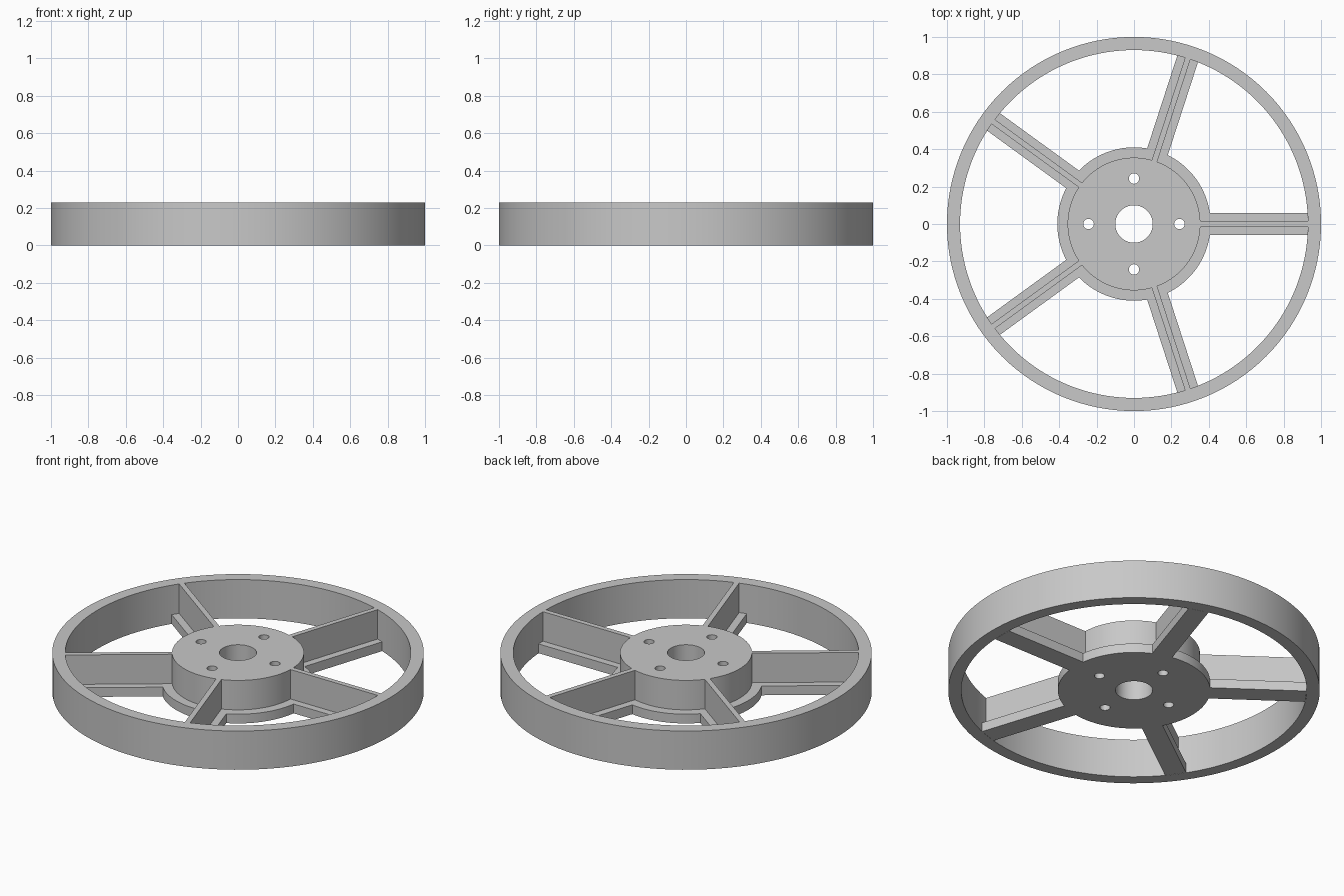
import bpy, bmesh, math
from mathutils import Matrix

cube = bpy.data.objects.get("Cube")
if cube:
    bpy.data.objects.remove(cube, do_unlink=True)

HEIGHT = 0.23        # full wheel thickness
FLANGE = 0.055       # thickness of the bottom flanges
RIM_IN = 0.93
HUB_R, FLANGE_R, BORE_R = 0.355, 0.41, 0.10
SPOKES = 5

grey = bpy.data.materials.new("plain grey")
grey.use_nodes = True
grey.diffuse_color = (0.58, 0.58, 0.58, 1)
grey.node_tree.nodes["Principled BSDF"].inputs["Base Color"].default_value = grey.diffuse_color


def add_object(name, bm):
    bmesh.ops.recalc_face_normals(bm, faces=bm.faces)
    mesh = bpy.data.meshes.new(name)
    bm.to_mesh(mesh)
    bm.free()
    mesh.materials.append(grey)
    obj = bpy.data.objects.new(name, mesh)
    bpy.context.collection.objects.link(obj)
    return obj


def smooth(obj):
    bpy.ops.object.select_all(action="DESELECT")
    obj.select_set(True)
    bpy.context.view_layer.objects.active = obj
    bpy.ops.object.shade_smooth_by_angle(angle=math.radians(30))


def lathe(name, profile, segments=128):
    """Revolve a closed (radius, z) profile around the z axis."""
    bm = bmesh.new()
    rings = []
    for i in range(segments):
        a = math.tau * i / segments
        rings.append([bm.verts.new((r * math.cos(a), r * math.sin(a), z)) for r, z in profile])
    for i, ring in enumerate(rings):
        following = rings[(i + 1) % segments]
        for j in range(len(profile)):
            k = (j + 1) % len(profile)
            bm.faces.new((ring[j], following[j], following[k], ring[k]))
    return add_object(name, bm)


# Outer rim
rim = lathe("rim", [(RIM_IN, 0), (1, 0), (1, HEIGHT), (RIM_IN, HEIGHT)])
smooth(rim)

# Hub with a bottom flange and a central bore
hub = lathe("hub", [(BORE_R, 0), (FLANGE_R, 0), (FLANGE_R, FLANGE),
                    (HUB_R, FLANGE), (HUB_R, HEIGHT), (BORE_R, HEIGHT)])

# Four bolt holes through the hub
bm = bmesh.new()
for i in range(4):
    a = math.tau * i / 4
    place = Matrix.Translation((0.243 * math.cos(a), 0.243 * math.sin(a), HEIGHT / 2))
    bmesh.ops.create_cone(bm, cap_ends=True, segments=32, radius1=0.028, radius2=0.028,
                          depth=HEIGHT * 2, matrix=place)
cutter = add_object("bolt_hole_cutter", bm)
cut = hub.modifiers.new("bolt_holes", "BOOLEAN")
cut.operation = "DIFFERENCE"
cut.solver = "EXACT"
cut.object = cutter
bpy.context.view_layer.objects.active = hub
bpy.ops.object.modifier_apply(modifier=cut.name)
bpy.data.objects.remove(cutter, do_unlink=True)
smooth(hub)


# Spokes: an upside-down T section, running along x and then turned into place
def spoke(name, angle):
    flange_half, web_half = 0.058, 0.015
    half = [(flange_half, 0), (flange_half, FLANGE), (web_half, FLANGE), (web_half, HEIGHT)]
    section = half + [(-y, z) for y, z in reversed(half)]

    def start(y, z):
        # The section begins on the curve of the part it grows from
        radius = FLANGE_R if z < FLANGE or abs(y) > web_half else HUB_R
        return math.sqrt(radius ** 2 - y ** 2)

    bm = bmesh.new()
    inner = [bm.verts.new((start(y, z), y, z)) for y, z in section]
    outer = [bm.verts.new((math.sqrt(RIM_IN ** 2 - y ** 2), y, z)) for y, z in section]
    for j in range(len(section)):
        k = (j + 1) % len(section)
        bm.faces.new((inner[j], inner[k], outer[k], outer[j]))
    bm.faces.new(inner)
    bm.faces.new(outer)
    bmesh.ops.rotate(bm, verts=bm.verts, matrix=Matrix.Rotation(angle, 3, "Z"))
    return add_object(name, bm)


for i in range(SPOKES):
    spoke(f"spoke_{i + 1}", math.tau * i / SPOKES)
